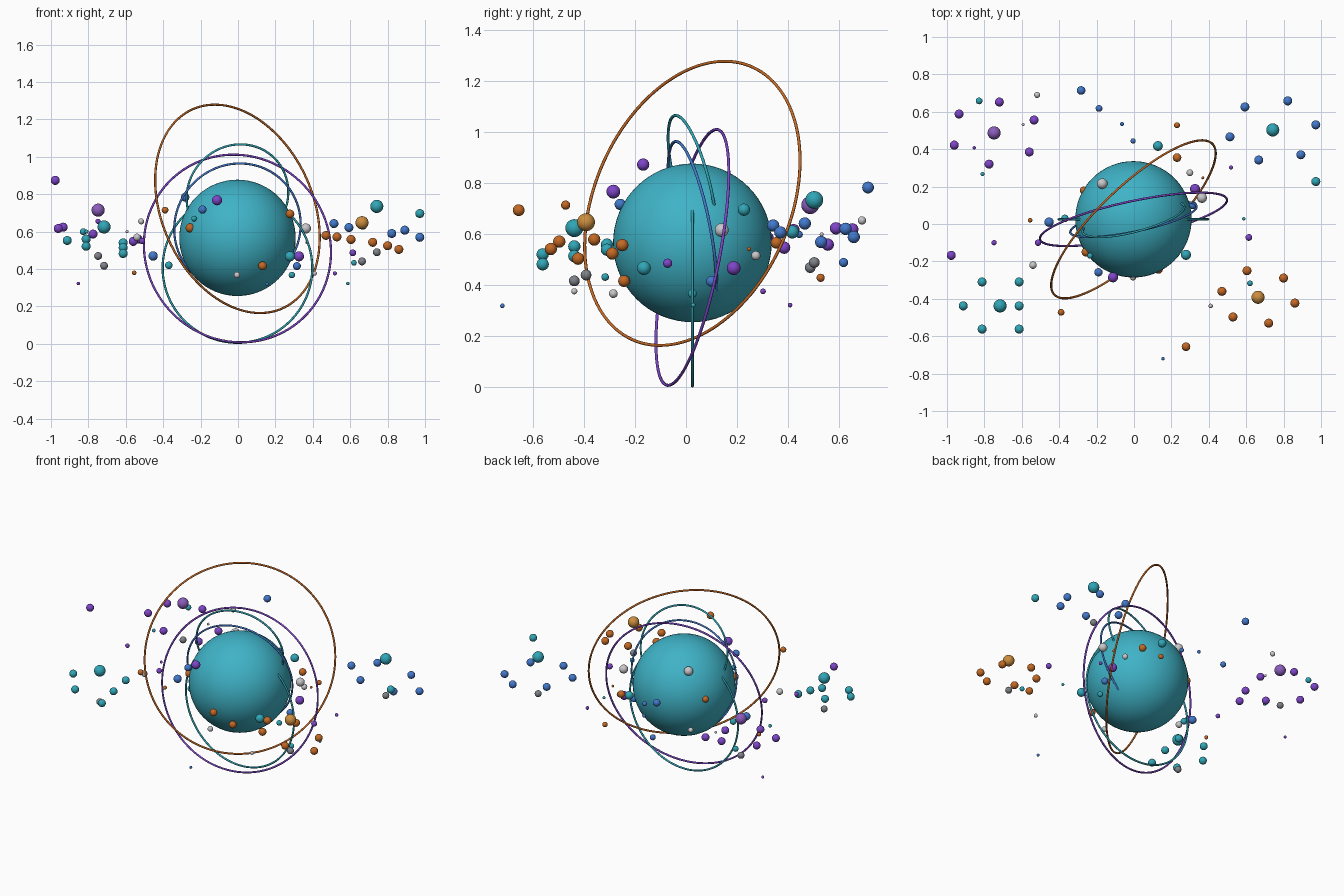
import bpy
from mathutils import Vector


def mat(name, r, g, b):
    m = bpy.data.materials.new(name)
    m.diffuse_color = (r, g, b, 1)
    return m


M = {
    'core': mat('bright teal', .05, .45, .57),
    'T': mat('teal', .03, .38, .47),
    'P': mat('purple', .21, .06, .58),
    'L': mat('soft purple', .26, .11, .50),
    'B': mat('blue', .055, .19, .60),
    'O': mat('orange', .55, .14, .018),
    'N': mat('tan', .60, .27, .05),
    'W': mat('pale grey', .58, .58, .60),
    'G': mat('mid grey', .21, .225, .25),
}


def finish(ob, name, key):
    ob.name = name
    ob.data.materials.append(M[key])
    bpy.ops.object.shade_smooth()
    return ob


# central planet
bpy.ops.mesh.primitive_uv_sphere_add(segments=64, ring_count=32, radius=.311,
                                     location=(-.003, .025, .567))
finish(bpy.context.object, 'planet', 'core')

# tilted hoops: colour, height of centre, radius, plane normal
HOOPS = [
    ('T', .406, .40, (0, -1, 0)),
    ('P', .510, .511, (.205, -.96, .19)),
    ('O', .722, .584, (.657, -.69, .30)),
    ('B', .626, .345, (.20, -.96, -.19)),
    ('T', .795, .28, (.24, -.94, -.24)),
]
for key, z, r, n in HOOPS:
    rot = Vector(n).to_track_quat('Z', 'Y').to_euler()
    bpy.ops.mesh.primitive_torus_add(major_segments=128, minor_segments=8, major_radius=r,
                                     minor_radius=.006, location=(-.003, .025, z), rotation=rot)
    finish(bpy.context.object, 'hoop', key)

# shared unit ball for the small beads
bpy.ops.mesh.primitive_uv_sphere_add(segments=24, ring_count=14, radius=1)
proto = bpy.context.object
bpy.ops.object.shade_smooth()


def bead(name, key, x, y, z, r):
    ob = proto.copy()
    ob.data = proto.data.copy()
    ob.name = name
    ob.location, ob.scale = (x, y, z), (r, r, r)
    ob.data.materials.append(M[key])
    bpy.context.collection.objects.link(ob)


# four clusters: main ball, grey ball beneath, satellites of one colour
def cluster(name, main, key, x, y, z, zg, sats):
    bead(name + '_main', main, x, y, z, .035)
    bead(name + '_lower', 'G', x, y, zg, .021)
    for s in sats:
        bead(name + '_satellite', key, *s, .024)


cluster('purple_cluster', 'L', 'P', -.748, .487, .715, .47, [
    (-.935, .588, .624), (-.72, .652, .62), (-.534, .556, .56),
    (-.56, .385, .548), (-.775, .32, .587), (-.961, .422, .617)])
cluster('teal_cluster', 'T', 'T', -.716, -.438, .625, .418, [
    (-.812, -.31, .56), (-.614, -.31, .54), (-.913, -.438, .553),
    (-.614, -.438, .515), (-.812, -.562, .522), (-.614, -.562, .483)])
cluster('blue_cluster', 'T', 'B', .742, .503, .735, .49, [
    (.593, .626, .622), (.822, .658, .59), (.972, .53, .57),
    (.513, .466, .643), (.892, .37, .608), (.667, .342, .635)])
cluster('orange_cluster', 'N', 'O', .663, -.392, .648, .441, [
    (.604, -.25, .558), (.80, -.289, .525), (.47, -.36, .58),
    (.86, -.423, .505), (.529, -.497, .572), (.72, -.53, .543)])


# loose beads by colour: x, y, z, radius
def scatter(name, key, rows):
    for row in rows:
        bead(name, key, *row)


scatter('purple_bead', 'P', [
    (-.977, -.168, .874, .024), (-.112, -.285, .768, .027), (.326, .187, .468, .027),
    (.614, -.072, .487, .018), (-.748, -.10, .655, .014), (-.513, -.10, .55, .017),
    (.518, .302, .377, .011), (-.854, .408, .323, .009)])
scatter('blue_bead', 'B', [
    (-.283, .714, .784, .023), (-.187, .618, .49, .018), (-.19, -.258, .718, .022),
    (-.064, .535, .57, .011), (-.005, .444, .60, .014), (.315, .10, .416, .021),
    (-.454, .01, .47, .025), (.155, -.72, .32, .009)])
scatter('orange_bead', 'O', [
    (.23, .528, .43, .016), (.23, .355, .567, .023), (.278, -.656, .695, .023),
    (.368, .247, .543, .008), (.131, -.243, .417, .023), (-.256, -.15, .62, .024),
    (-.27, .18, .60, .02), (-.39, -.472, .715, .018), (-.555, .02, .38, .012)])
scatter('teal_bead', 'T', [
    (-.828, .658, .60, .018), (-.81, .267, .60, .011), (.128, .417, .61, .026),
    (.972, .227, .697, .024), (.278, -.165, .468, .027), (.288, .025, .368, .017),
    (.587, .028, .323, .009), (.62, -.317, .433, .015), (-.37, .03, .42, .02),
    (-.235, -.17, .67, .015)])
scatter('pale_bead', 'W', [
    (-.518, .69, .655, .016), (.299, .274, .517, .018), (.363, .14, .617, .027),
    (-.17, .216, .775, .028), (-.005, -.285, .368, .017), (-.54, -.22, .57, .02),
    (.41, -.438, .377, .012), (-.593, .532, .60, .008)])

bpy.data.objects.remove(proto)
